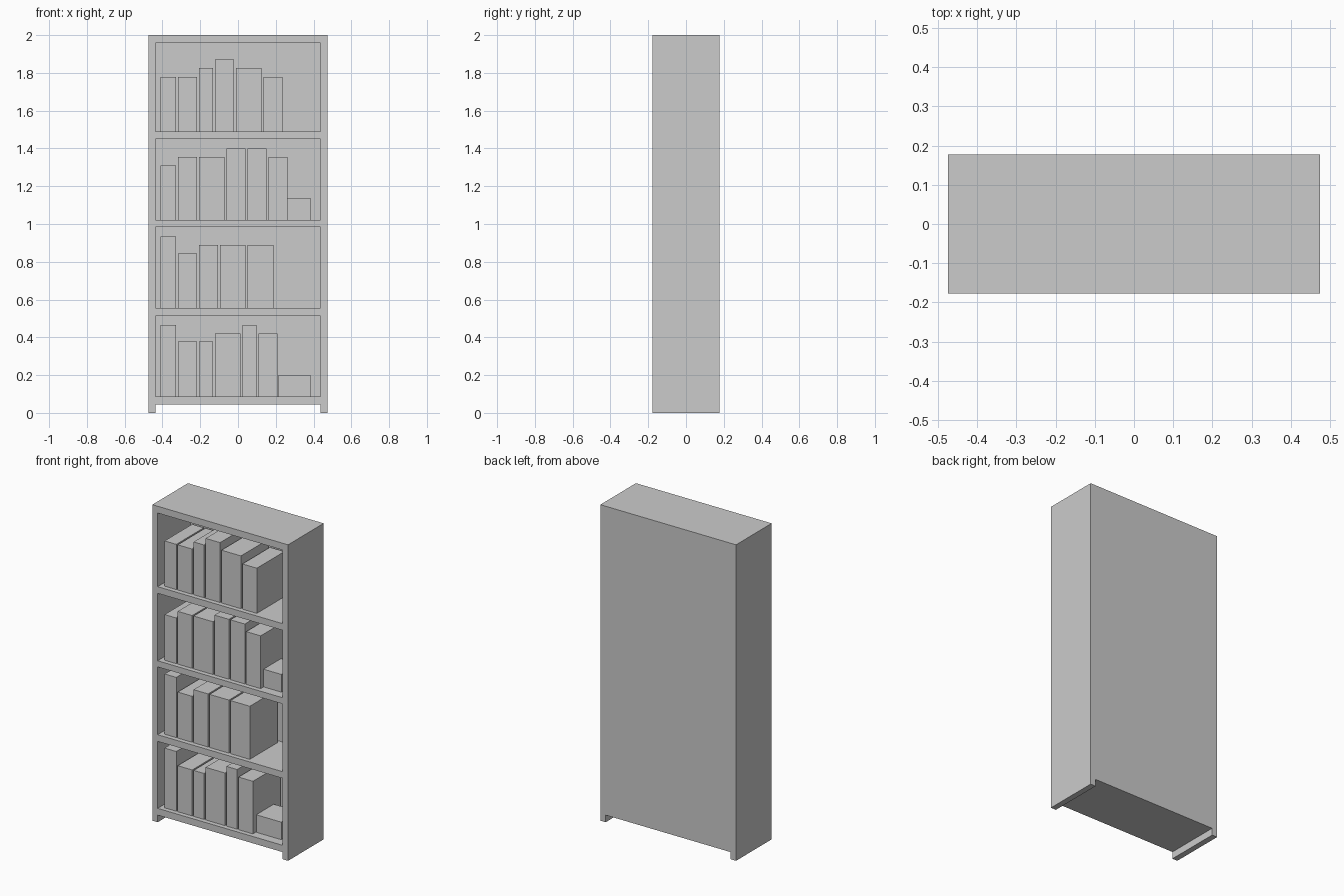
import bpy, bmesh
from mathutils import Vector

if "Cube" in bpy.data.objects:
    bpy.data.objects.remove(bpy.data.objects["Cube"])

W, D, H = 0.475, 0.178, 2.0      # half width, half depth, height
INNER = 0.438                    # half width between the side panels
BACK = 0.151                     # inner face of the back panel


def boxes(name, bounds):
    """One object holding a box for each (x0, x1, y0, y1, z0, z1)."""
    bm = bmesh.new()
    for x0, x1, y0, y1, z0, z1 in bounds:
        verts = bmesh.ops.create_cube(bm, size=1)["verts"]
        bmesh.ops.scale(bm, vec=Vector((x1 - x0, y1 - y0, z1 - z0)), verts=verts)
        bmesh.ops.translate(
            bm, vec=Vector((x0 + x1, y0 + y1, z0 + z1)) / 2, verts=verts)
    mesh = bpy.data.meshes.new(name)
    bm.to_mesh(mesh)
    bm.free()
    obj = bpy.data.objects.new(name, mesh)
    bpy.context.collection.objects.link(obj)
    return obj


# Compartments: floor and ceiling heights, bottom to top
bays = [(0.088, 0.512), (0.554, 0.983), (1.022, 1.449), (1.491, 1.957)]

# Carcass: solid block with the bays and the gap between the feet cut out
case = boxes("bookcase", [(-W, W, -D, D, 0, H)])
cutter = boxes("bay_cutter",
               [(-INNER, INNER, -D - 0.1, BACK, lo, hi) for lo, hi in bays]
               + [(-INNER, INNER, -D - 0.1, D + 0.1, -0.1, 0.045)])
cutter.hide_render = True
cutter.hide_viewport = True
cut = case.modifiers.new("bays", "BOOLEAN")
cut.operation = "DIFFERENCE"
cut.solver = "EXACT"
cut.object = cutter

# Upright books per bay: (width, height)
S, M, N, L = 0.074, 0.082, 0.101, 0.136
rows = [
    [(M, .378), (N, .291), (S, .291), (L, .333), (S, .378), (N, .333)],
    [(M, .381), (N, .291), (N, .336), (L, .336), (L, .336)],
    [(M, .289), (N, .334), (L, .334), (N, .379), (N, .379), (N, .334)],
    [(M, .286), (N, .286), (S, .334), (N, .379), (L, .334), (N, .286)],
]
for r, (row, (floor, _)) in enumerate(zip(rows, bays), 1):
    x = -0.41
    for i, (w, h) in enumerate(row, 1):
        boxes(f"book_{r}_{i}", [(x, x + w, -0.149, 0.127, floor, floor + h)])
        x += w + 0.0102

# Books lying flat at the row ends
boxes("flat_book_lower", [(0.212, 0.387, -0.12, 0.055, 0.088, 0.199)])
boxes("flat_book_upper", [(0.26, 0.387, -0.12, 0.055, 1.022, 1.134)])
